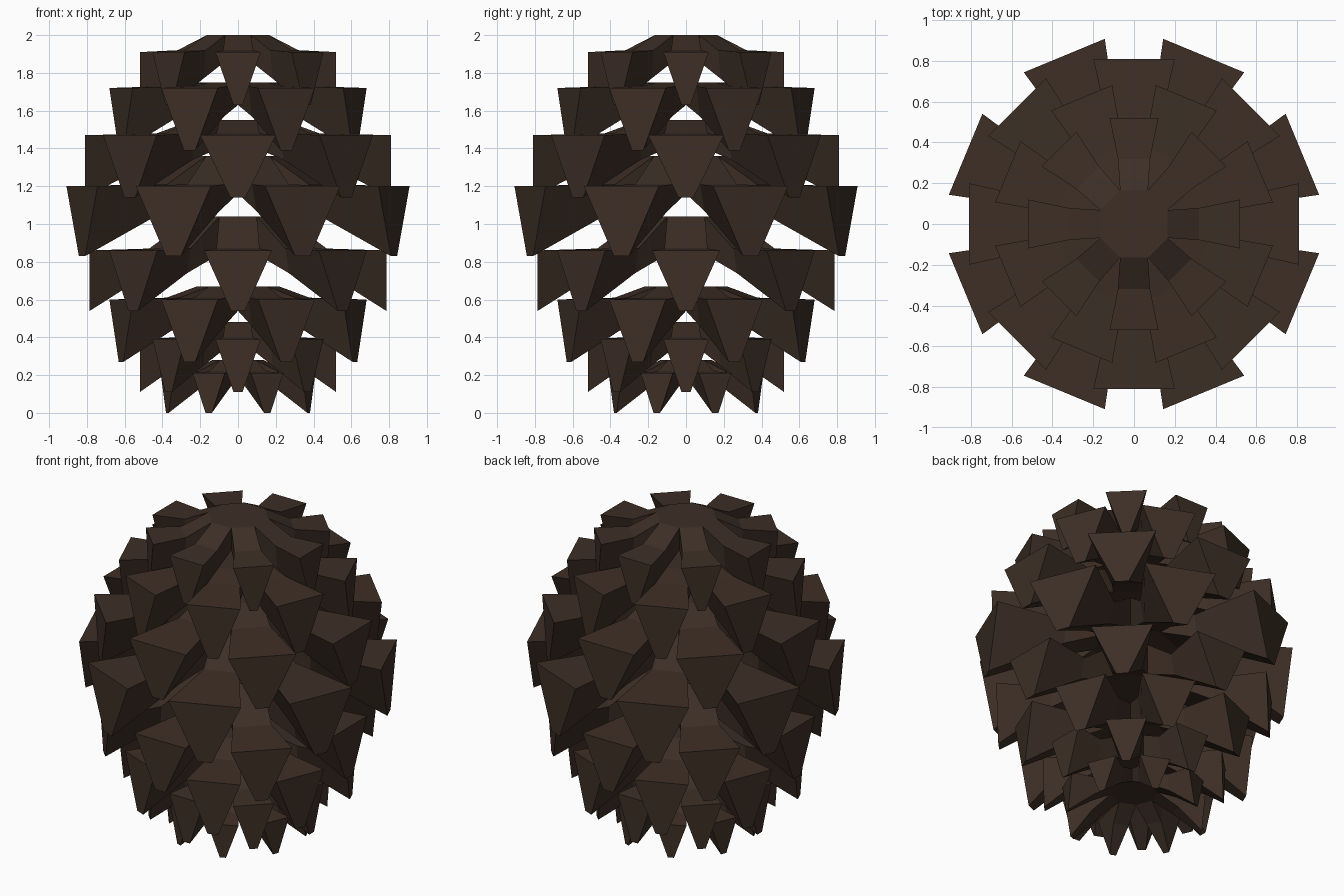
import bpy, bmesh, math
from mathutils import Matrix, Vector

cube = bpy.data.objects.get("Cube")
if cube:
    bpy.data.objects.remove(cube)

# Single dark brown bark colour
bark = bpy.data.materials.new("dark_brown_bark")
bark.use_nodes = True
colour = (0.047, 0.028, 0.019, 1)
bark.diffuse_color = colour
bark.node_tree.nodes["Principled BSDF"].inputs["Base Color"].default_value = colour

SIDES = 8
STEP = math.tau / SIDES


def section(bm, turn, r, half_top, half_low, top, low):
    """One four-cornered slice of a scale, facing outwards at distance r."""
    corners = [(r, -half_top, top), (r, half_top, top),
               (r, half_low, low), (r, -half_low, low)]
    return [bm.verts.new(turn @ Vector(c)) for c in corners]


def whorl(name, offset, hub_r, hub_top, hub_low, neck_r, neck_low,
          tip_r, tip_half, tip_top, tip_low):
    """Octagonal hub with a ring of scales drawn out and down from its sides."""
    bm = bmesh.new()
    hub_half = hub_r * math.tan(STEP / 2)
    hub_loops = ([], [])
    for i in range(SIDES):
        turn = Matrix.Rotation((i + offset) * STEP, 4, "Z")
        slices = [
            section(bm, turn, hub_r, hub_half, hub_half, hub_top, hub_low),
            section(bm, turn, neck_r, hub_half * 1.15, hub_half * 0.9,
                    tip_top + 0.01, neck_low),
            section(bm, turn, tip_r, tip_half, tip_half * 0.2, tip_top, tip_low),
        ]
        for a, b in zip(slices, slices[1:]):
            for k in range(4):
                n = (k + 1) % 4
                bm.faces.new((a[k], a[n], b[n], b[k]))
        bm.faces.new(slices[-1])
        hub_loops[0].extend(slices[0][:2])
        hub_loops[1].extend((slices[0][3], slices[0][2]))
    for loop in hub_loops:
        bm.faces.new(loop)
    bmesh.ops.remove_doubles(bm, verts=bm.verts[:], dist=0.0005)
    bmesh.ops.recalc_face_normals(bm, faces=bm.faces[:])
    mesh = bpy.data.meshes.new(name)
    bm.to_mesh(mesh)
    bm.free()
    mesh.materials.append(bark)
    bpy.context.collection.objects.link(bpy.data.objects.new(name, mesh))


# Whorls of scales from the crown to the base, alternately staggered
whorl("crown_scales", 0, .165, 2.0, 1.86, .32, 1.77, .52, .12, 1.91, 1.63)
whorl("upper_scales", .5, .20, 1.75, 1.63, .37, 1.57, .67, .162, 1.72, 1.39)
whorl("shoulder_scales", 0, .24, 1.55, 1.40, .43, 1.34, .81, .20, 1.47, 1.14)
whorl("widest_scales", .5, .22, 1.36, 1.16, .45, 1.07, .894, .215, 1.20, .83)
whorl("waist_scales", 0, .24, 1.04, .84, .47, .74, .785, .18, .86, .54)
whorl("lower_scales", .5, .20, .67, .54, .37, .46, .67, .162, .60, .27)
whorl("under_scales", 0, .165, .48, .34, .32, .25, .52, .12, .39, .11)
whorl("base_scales", .5, .125, .28, .19, .25, .12, .405, .092, .21, 0)
